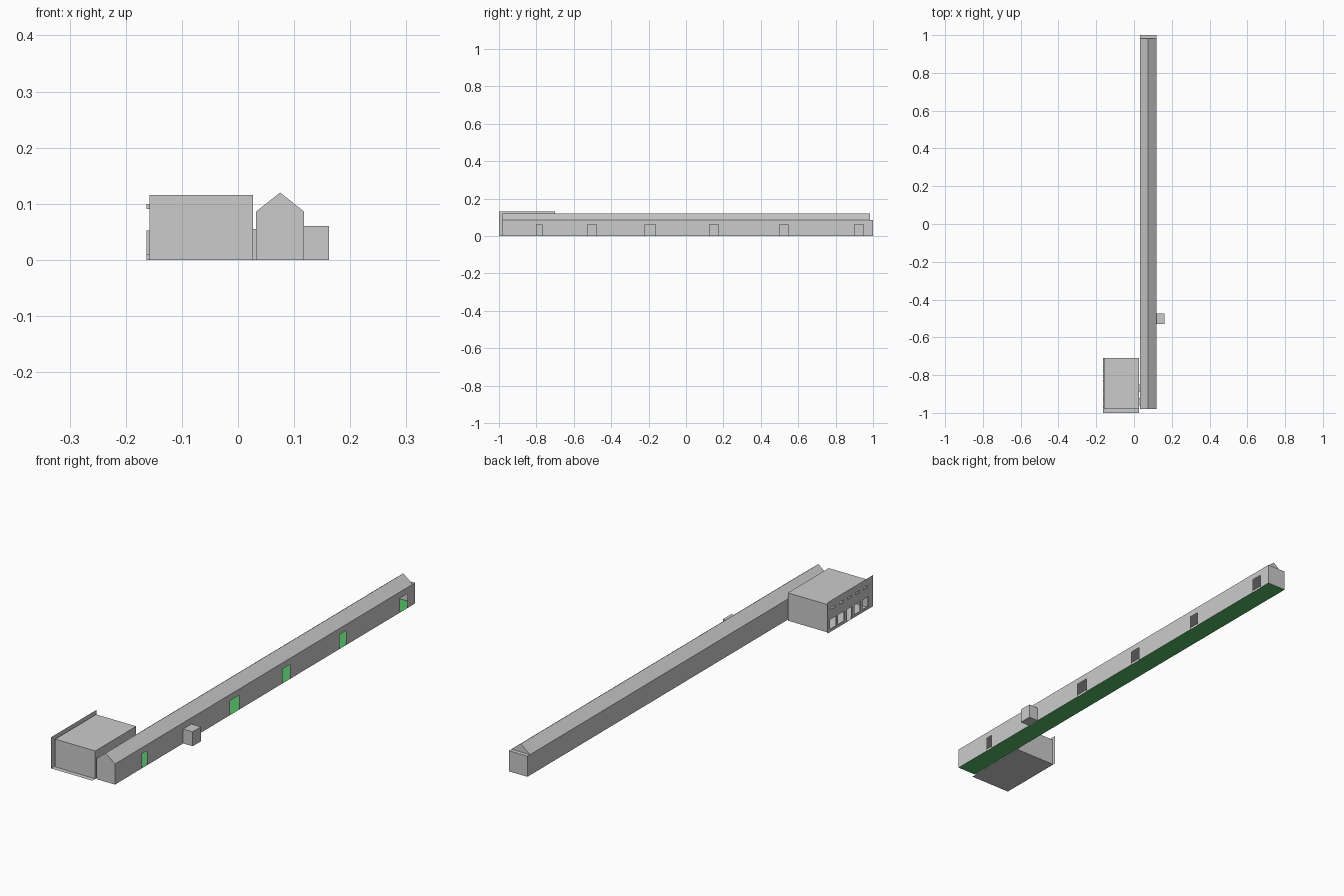
import bpy

cube = bpy.data.objects.get("Cube")
if cube:
    bpy.data.objects.remove(cube, do_unlink=True)


def material(name, rgb):
    m = bpy.data.materials.new(name)
    m.use_nodes = True
    m.diffuse_color = (*rgb, 1)
    m.node_tree.nodes["Principled BSDF"].inputs["Base Color"].default_value = (*rgb, 1)
    return m


grey = material("plain grey", (0.6, 0.6, 0.6))
green = material("floor green", (0.09, 0.5, 0.14))


def make(name, verts, faces, mat=grey):
    me = bpy.data.meshes.new(name)
    me.from_pydata(verts, [], faces)
    me.materials.append(mat)
    me.update()
    ob = bpy.data.objects.new(name, me)
    bpy.context.collection.objects.link(ob)
    return ob


def panel(name, axis, pos, u, v, sign, holes=(), mat=grey):
    """Flat sheet across an axis, facing sign, with rectangular openings left out."""
    us = sorted({*u, *(c for h in holes for c in h[:2])})
    vs = sorted({*v, *(c for h in holes for c in h[2:])})
    verts = []
    for b in vs:
        for a in us:
            p = [a, b]
            p.insert(axis, pos)
            verts.append(p)
    n = len(us)
    faces = []
    for j in range(len(vs) - 1):
        for i in range(n - 1):
            cu, cv = (us[i] + us[i + 1]) / 2, (vs[j] + vs[j + 1]) / 2
            if any(h[0] < cu < h[1] and h[2] < cv < h[3] for h in holes):
                continue
            f = [j * n + i, j * n + i + 1, (j + 1) * n + i + 1, (j + 1) * n + i]
            # The u, v order winds backwards for sheets across y
            if (sign < 0) != (axis == 1):
                f.reverse()
            faces.append(f)
    return make(name, verts, faces, mat)


def reveals(name, x0, x1, holes):
    """Jambs, heads and sills that line openings between two sheets across x."""
    verts, faces = [], []
    for y0, y1, z0, z1 in holes:
        k = len(verts)
        for x in (x0, x1):
            verts += [(x, y0, z0), (x, y1, z0), (x, y1, z1), (x, y0, z1)]
        for i in range(4):
            j = (i + 1) % 4
            faces.append((k + i, k + 4 + i, k + 4 + j, k + j))
    make(name, verts, faces)


# Key dimensions
HX0, HX1, HY0, HY1, EAVE, RIDGE = 0.032, 0.118, -0.98, 1.0, 0.086, 0.12
BX0, BX1, BY0, BY1, BTOP = -0.158, 0.027, -0.98, -0.71, 0.116
FRONT_X = -0.163

# Openings as y range, z range
doors = [(-0.80, -0.77, 0, 0.06), (-0.22, -0.163, 0, 0.06), (0.126, 0.174, 0, 0.06),
         (0.50, 0.545, 0, 0.06), (0.90, 0.95, 0, 0.06)]
passages = [(-0.96, -0.92, 0, 0.055), (-0.89, -0.85, 0, 0.055)]
windows, slits = [], []
for i in range(5):
    c = -0.845 + (i - 2) * 0.053
    half = 0.016 if i == 2 else 0.021
    windows.append((c - half, c + half, 0 if i == 2 else 0.01, 0.052))
    slits.append((c - 0.014, c + 0.014, 0.091, 0.1))

# Long hall: floor, four walls, flat ceiling
panel("hall_floor", 2, 0, (HX0, HX1), (HY0, HY1), -1, mat=green)
panel("hall_left_wall", 0, HX1, (HY0, HY1), (0, EAVE), 1, doors)
panel("hall_right_wall", 0, HX0, (HY0, HY1), (0, EAVE), -1, passages)
panel("hall_front_wall", 1, HY0, (HX0, HX1), (0, EAVE), -1)
panel("hall_back_wall", 1, HY1, (HX0, HX1), (0, EAVE), 1)
panel("hall_ceiling", 2, EAVE, (HX0, HX1), (HY0, HY1), 1)

# Gabled roof, ending short of the back wall
ridge_x = (HX0 + HX1) / 2
roof = [(x, y, z) for y in (HY0, 0.983)
        for x, z in ((HX0, EAVE), (HX1, EAVE), (ridge_x, RIDGE))]
make("hall_roof", roof, [(0, 1, 2), (5, 4, 3), (1, 4, 5, 2), (3, 0, 2, 5)])

# Porch on the side of the hall
porch_x, porch_y, porch_z = (HX1, 0.162), (-0.53, -0.475), (0, 0.06)
panel("porch_front", 1, porch_y[0], porch_x, porch_z, -1)
panel("porch_back", 1, porch_y[1], porch_x, porch_z, 1)
panel("porch_side", 0, porch_x[1], porch_y, porch_z, 1)
panel("porch_roof", 2, porch_z[1], porch_x, porch_y, 1)
panel("porch_floor", 2, 0, porch_x, porch_y, -1)

# Side block on a floor that runs out past its front wall
panel("block_floor", 2, 0, (FRONT_X, BX1), (-1, BY1), -1)
panel("block_roof", 2, BTOP, (BX0, BX1), (BY0, BY1), 1)
panel("block_front_wall", 1, BY0, (BX0, BX1), (0, BTOP), -1)
panel("block_back_wall", 1, BY1, (BX0, BX1), (0, BTOP), 1)
panel("block_left_wall", 0, BX1, (BY0, BY1), (0, BTOP), 1, passages)
panel("block_right_wall", 0, BX0, (BY0, BY1), (0, BTOP), -1, windows + slits)

# Tall facade sheet with lined openings, and the links to the hall
panel("facade", 0, FRONT_X, (-1, -0.70), (0, 0.13), -1, windows + slits)
reveals("window_reveals", FRONT_X, BX0, windows + slits)
reveals("passage_reveals", BX1, HX0, passages)
